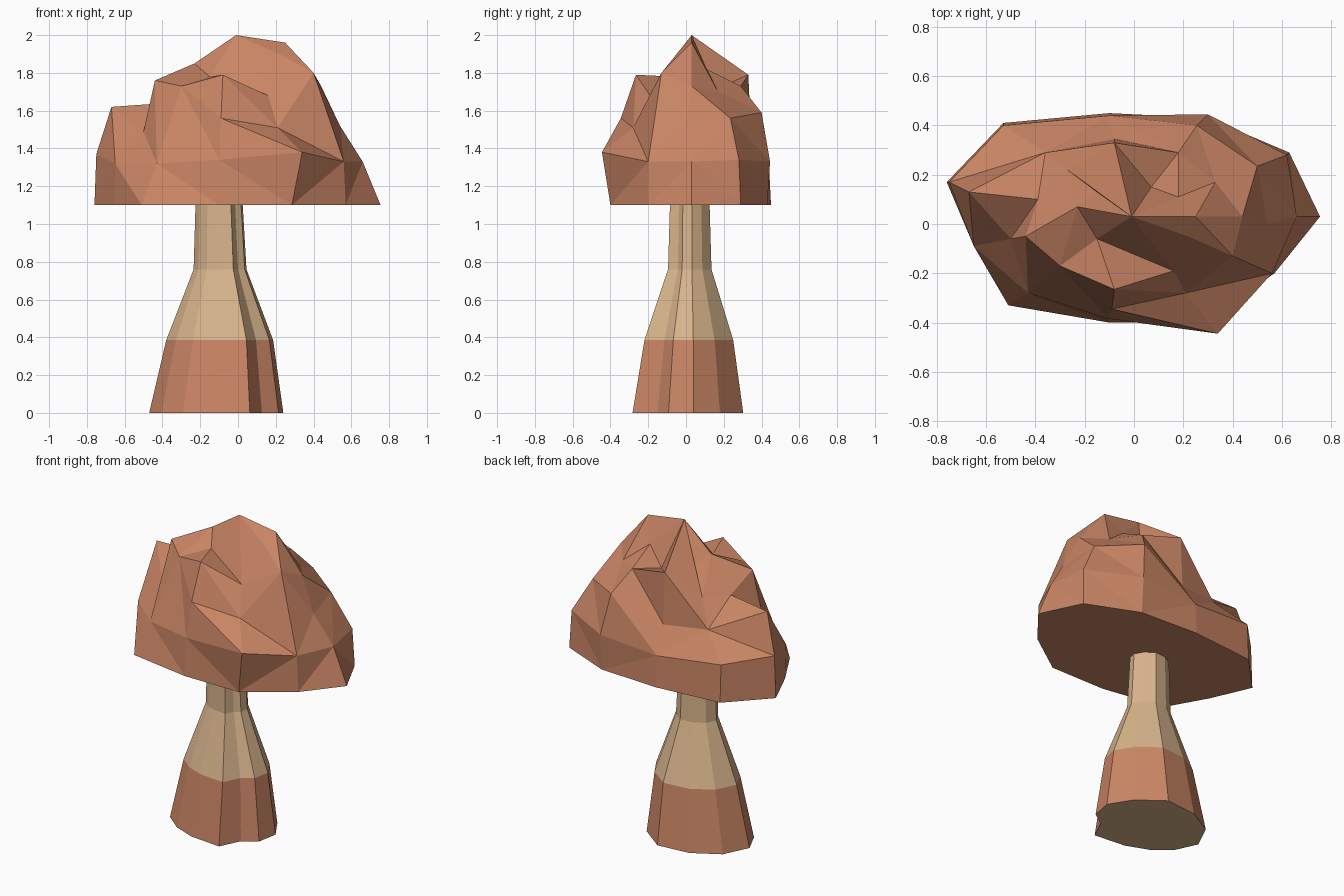
import bpy
import bmesh
from mathutils import Vector
from mathutils.geometry import delaunay_2d_cdt

default_cube = bpy.data.objects.get("Cube")
if default_cube:
    bpy.data.objects.remove(default_cube, do_unlink=True)


def make_material(name, colour):
    material = bpy.data.materials.new(name)
    material.use_nodes = True
    material.diffuse_color = colour
    material.node_tree.nodes["Principled BSDF"].inputs["Base Color"].default_value = colour
    return material


def finish_object(name, bm, materials):
    """Turn a bmesh into a flat shaded object."""
    bmesh.ops.recalc_face_normals(bm, faces=bm.faces)
    mesh = bpy.data.meshes.new(name)
    bm.to_mesh(mesh)
    bm.free()
    for material in materials:
        mesh.materials.append(material)
    obj = bpy.data.objects.new(name, mesh)
    bpy.context.collection.objects.link(obj)


def bridge_rings(bm, lower, upper):
    """Join two vertex rings of equal length with quads."""
    faces = []
    count = len(lower)
    for i in range(count):
        j = (i + 1) % count
        faces.append(bm.faces.new((lower[i], lower[j], upper[j], upper[i])))
    return faces


terracotta = make_material("terracotta rock", (0.585, 0.234, 0.129, 1))
sandstone = make_material("pale sandstone", (0.685, 0.455, 0.26, 1))

# Stem: one irregular outline scaled to each level, banded by height
stem_outline = [
    (1, .1), (.76, .58), (.3, 1), (-.3, .93), (-.78, .6), (-1, .05),
    (-.82, -.42), (-.5, -.74), (-.1, -.93), (.5, -1), (.68, -.55), (.93, -.35),
]
# Each level: centre and half sizes
stem_levels = [
    ((-.115, .01, 0), .355, .293),
    ((-.097, .015, .385), .283, .235),
    ((-.095, .02, .76), .14, .115),
    ((-.1, .02, 1.1), .125, .105),
]

bm = bmesh.new()
rings = []
for centre, half_width, half_depth in stem_levels:
    rings.append([
        bm.verts.new(Vector(centre) + Vector((x * half_width, y * half_depth, 0)))
        for x, y in stem_outline
    ])
for level in range(len(rings) - 1):
    for face in bridge_rings(bm, rings[level], rings[level + 1]):
        face.material_index = 1 if level == 0 else 0
bm.faces.new(rings[0])
bm.faces.new(rings[-1])
finish_object("rock_stem", bm, [sandstone, terracotta])

# Cap: flat base outline, a rim above it, and crags inside the rim
cap_base = [
    (.755, .03), (.63, .29), (.3, .43), (-.1, .45), (-.53, .41), (-.76, .17),
    (-.65, -.08), (-.51, -.33), (-.1, -.4), (.285, -.4), (.57, -.2),
]
cap_rim = {
    "rim_east": (.66, .03, 1.33),
    "rim_northeast": (.62, .28, 1.34),
    "rim_north_right": (.3, .445, 1.33),
    "rim_north": (-.1, .44, 1.3),
    "rim_northwest": (-.53, .4, 1.34),
    "rim_west": (-.75, .17, 1.37),
    "rim_southwest": (-.65, -.09, 1.32),
    "rim_south_left": (-.43, -.28, 1.32),
    "rim_south": (-.1, -.385, 1.34),
    "rim_south_right": (.34, -.445, 1.38),
    "rim_southeast": (.56, -.2, 1.33),
}
crags = {
    "summit": (-.01, .03, 2),
    "east_peak": (.25, .03, 1.96),
    "east_shoulder": (.44, .03, 1.73),
    "east_corner": (.4, -.13, 1.8),
    "east_step": (.22, -.05, 1.9),
    "east_bulge": (.54, 0, 1.52),
    "west_peak": (-.23, .07, 1.85),
    "west_dip": (-.15, .13, 1.78),
    "west_corner": (-.44, -.05, 1.76),
    "west_foot": (-.5, -.06, 1.49),
    "west_back": (-.39, .1, 1.64),
    "west_tip": (-.67, .13, 1.62),
    "front_saddle": (-.15, -.06, 1.78),
    "front_peak": (-.08, -.265, 1.79),
    "front_hollow": (.16, -.19, 1.68),
    "front_left": (-.3, -.17, 1.73),
    "ledge_left": (-.09, -.345, 1.56),
    "ledge_middle": (.21, -.28, 1.51),
    "back_right": (.5, .235, 1.56),
    "back_corner": (.255, .4, 1.59),
    "back_shoulder": (.18, .29, 1.73),
    "back_valley": (.33, .17, 1.7),
    "back_tooth": (.18, .11, 1.82),
    "back_hollow": (.07, .15, 1.71),
    "back_peak": (-.08, .33, 1.79),
    "back_foot": (-.08, .345, 1.46),
    "back_ledge": (-.36, .29, 1.48),
    "back_slope": (-.27, .22, 1.64),
}
# Creases that must appear as edges
creases = [
    "west_corner west_peak summit east_peak east_shoulder east_corner rim_southeast",
    "west_peak front_saddle summit front_hollow front_saddle front_peak front_hollow",
    "summit east_step east_corner front_hollow",
    "west_foot west_corner front_left front_peak ledge_left rim_south",
    "ledge_left ledge_middle rim_southeast",
    "ledge_left rim_south_right ledge_middle",
    "back_peak summit back_tooth back_valley back_right east_shoulder",
    "back_hollow back_tooth back_shoulder back_hollow back_peak",
    "back_peak back_shoulder back_foot back_ledge back_peak back_foot",
    "back_shoulder back_corner back_right",
    "back_ledge back_slope summit",
    "west_tip rim_west back_ledge",
]

points = {**cap_rim, **crags}
names = list(points)
plan = [Vector(point[:2]) for point in points.values()]
edges = []
for crease in creases:
    chain = [names.index(name) for name in crease.split()]
    edges += zip(chain, chain[1:])
rim_loop = list(range(len(cap_rim)))
result = delaunay_2d_cdt(plan, edges, [rim_loop], 1, 1e-5)
triangles, sources = result[2], result[3]

bm = bmesh.new()
placed = [bm.verts.new(points[names[source[0]]]) for source in sources]
for triangle in triangles:
    bm.faces.new([placed[i] for i in triangle])
by_source = {source[0]: vert for source, vert in zip(sources, placed)}
rim_ring = [by_source[i] for i in rim_loop]
base_ring = [bm.verts.new((x, y, 1.1)) for x, y in cap_base]
walls = bridge_rings(bm, base_ring, rim_ring)
bmesh.ops.triangulate(bm, faces=walls)
bm.faces.new(base_ring)
finish_object("rock_cap", bm, [terracotta])
